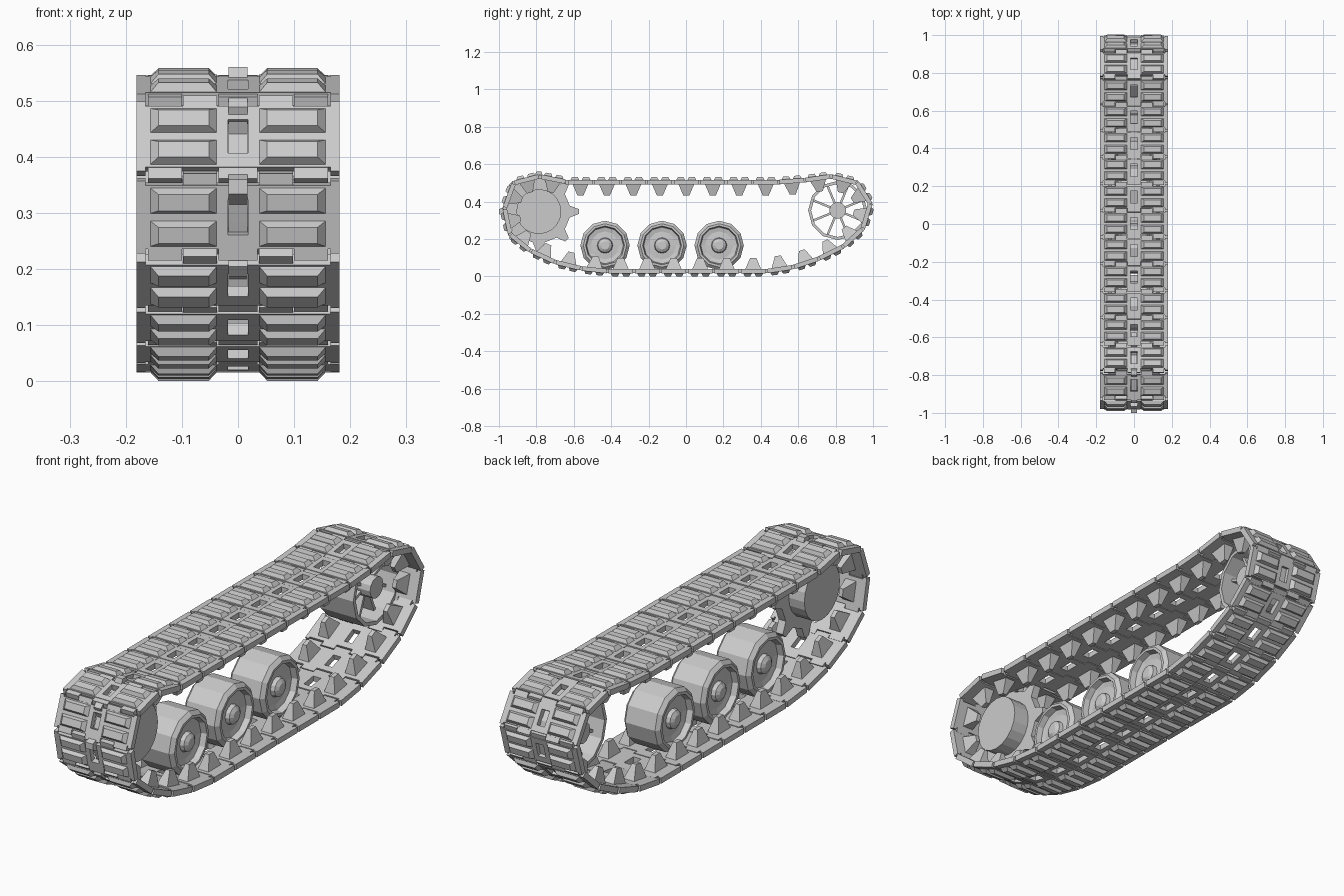
import bpy, bmesh, math
from mathutils import Matrix, Vector

if "Cube" in bpy.data.objects:
    bpy.data.objects.remove(bpy.data.objects["Cube"])

steel = bpy.data.materials.new("steel_grey")
steel.diffuse_color = (0.6, 0.6, 0.6, 1)
steel.use_nodes = True
steel.node_tree.nodes["Principled BSDF"].inputs["Base Color"].default_value = steel.diffuse_color


def make_mesh(name, bm):
    bmesh.ops.recalc_face_normals(bm, faces=bm.faces[:])
    me = bpy.data.meshes.new(name)
    bm.to_mesh(me)
    bm.free()
    me.materials.append(steel)
    return me


def place(name, me, matrix):
    ob = bpy.data.objects.new(name, me)
    ob.matrix_world = matrix
    bpy.context.collection.objects.link(ob)
    return ob


def frustum(bm, x0, x1, y0, y1, z0, z1, ix=0.0, iy=0.0):
    """Box whose z1 end is inset by ix, iy."""
    low = [(x0, y0), (x1, y0), (x1, y1), (x0, y1)]
    top = [(x0 + ix, y0 + iy), (x1 - ix, y0 + iy), (x1 - ix, y1 - iy), (x0 + ix, y1 - iy)]
    a = [bm.verts.new((x, y, z0)) for x, y in low]
    b = [bm.verts.new((x, y, z1)) for x, y in top]
    bm.faces.new(a)
    bm.faces.new(b)
    for i in range(4):
        j = (i + 1) % 4
        bm.faces.new((a[i], a[j], b[j], b[i]))


def lathe(bm, profile, sides, closed=False):
    """Revolve (x, radius) points around the x axis."""
    rings = []
    for x, r in profile:
        if r == 0:
            rings.append([bm.verts.new((x, 0, 0))] * sides)
        else:
            angles = [math.pi / 2 + math.tau * i / sides for i in range(sides)]
            rings.append([bm.verts.new((x, r * math.cos(a), r * math.sin(a))) for a in angles])
    pairs = list(zip(rings, rings[1:]))
    if closed:
        pairs.append((rings[-1], rings[0]))
    for p, q in pairs:
        for i in range(sides):
            j = (i + 1) % sides
            quad = list(dict.fromkeys((p[i], p[j], q[j], q[i])))
            bm.faces.new(quad)


# Track link: x across, y along the belt, z outwards
T = 0.012
bm = bmesh.new()
for y0, y1 in ((0.032, 0.058), (-0.058, -0.032)):        # bridges around the centre hole
    frustum(bm, -0.018, 0.018, y0, y1, -T, T)
frustum(bm, -0.035, 0.035, 0.058, 0.079, -T, T * 0.8)     # centre hinge tab
for s in (-1, 1):
    def side(x0, x1, *rest):
        lo, hi = sorted((s * x0, s * x1))
        frustum(bm, lo, hi, *rest)
    side(0.018, 0.165, -0.058, 0.058, -T, T)              # plate
    side(0.165, 0.181, -0.066, 0.066, -T, T)              # end connector
    side(0.100, 0.160, 0.058, 0.079, -T, T * 0.8)         # hinge tabs
    side(0.037, 0.098, -0.079, -0.058, -T, T * 0.8)
    for c in (-0.030, 0.030):                             # rubber pads
        side(0.038, 0.156, c - 0.023, c + 0.023, T, 0.027, 0.014, 0.008)
    side(0.085, 0.135, -0.042, 0.042, -T, -0.072, 0.016, 0.026)   # guide horn
link_mesh = make_mesh("track_link", bm)

# Hinge points of the belt (y, z), running down the front and back along the ground
joints = [(-0.785, 0.535), (-0.92, 0.50), (-0.97, 0.365), (-0.94, 0.225),
          (-0.83, 0.137), (-0.70, 0.077), (-0.56, 0.043)]
joints += [(-0.42 + 0.1417 * i, 0.028) for i in range(7)]
joints += [(0.573, 0.05), (0.71, 0.095), (0.84, 0.16), (0.945, 0.255),
           (0.985, 0.39), (0.915, 0.50), (0.775, 0.535), (0.635, 0.515)]
joints += [(0.497 - 0.1415 * i, 0.505) for i in range(9)]
for i, (y0, z0) in enumerate(joints):
    y1, z1 = joints[(i + 1) % len(joints)]
    d = Vector((0, y1 - y0, z1 - z0)).normalized()
    n = Vector((0, d.z, -d.y))
    rot = Matrix((d.cross(n), d, n)).transposed().to_4x4()
    place("track_link", link_mesh,
          Matrix.Translation((0, (y0 + y1) / 2, (z0 + z1) / 2)) @ rot)

# Road wheels with recessed faces and hub caps
half = [(0.085, 0), (0.085, 0.022), (0.075, 0.038), (0.058, 0.042), (0.055, 0.075),
        (0.06, 0.098), (0.085, 0.104), (0.085, 0.116), (0.07, 0.132)]
bm = bmesh.new()
lathe(bm, half + [(-x, r) for x, r in reversed(half)], 12)
wheel_mesh = make_mesh("road_wheel", bm)
for y in (-0.433, -0.128, 0.177):
    place("road_wheel", wheel_mesh, Matrix.Translation((0, y, 0.166)))

# Drive sprocket: toothed plate
bm = bmesh.new()
outline = []
for k in range(8):
    for da, r in ((-22.5, 0.165), (-11, 0.168), (-3.5, 0.214), (3.5, 0.214), (11, 0.168)):
        a = math.radians(45 * k + da)
        outline.append(bm.verts.new((-0.017, r * math.cos(a), r * math.sin(a))))
face = bm.faces.new(outline)
ext = bmesh.ops.extrude_face_region(bm, geom=[face])
bmesh.ops.translate(bm, vec=(0.034, 0, 0),
                    verts=[v for v in ext["geom"] if isinstance(v, bmesh.types.BMVert)])
at_sprocket = Matrix.Translation((0, -0.787, 0.347))
place("sprocket_teeth", make_mesh("sprocket_teeth", bm), at_sprocket)

# Drive sprocket: drum
bm = bmesh.new()
lathe(bm, [(-0.09, 0), (-0.09, 0.12), (0.09, 0.12), (0.09, 0)], 20)
place("sprocket_drum", make_mesh("sprocket_drum", bm), at_sprocket)

# Idler wheel: rim, hub and spokes
at_idler = Matrix.Translation((0, 0.811, 0.353))
bm = bmesh.new()
lathe(bm, [(-0.085, 0.142), (-0.085, 0.158), (0.085, 0.158), (0.085, 0.142)], 12, True)
place("idler_rim", make_mesh("idler_rim", bm), at_idler)
bm = bmesh.new()
lathe(bm, [(-0.085, 0), (-0.085, 0.045), (0.085, 0.045), (0.085, 0)], 12)
place("idler_hub", make_mesh("idler_hub", bm), at_idler)
bm = bmesh.new()
frustum(bm, -0.04, 0.04, 0.04, 0.145, -0.006, 0.006)
spoke_mesh = make_mesh("idler_spoke", bm)
for k in range(8):
    place("idler_spoke", spoke_mesh,
          at_idler @ Matrix.Rotation(math.radians(22.5 + 45 * k), 4, 'X'))
